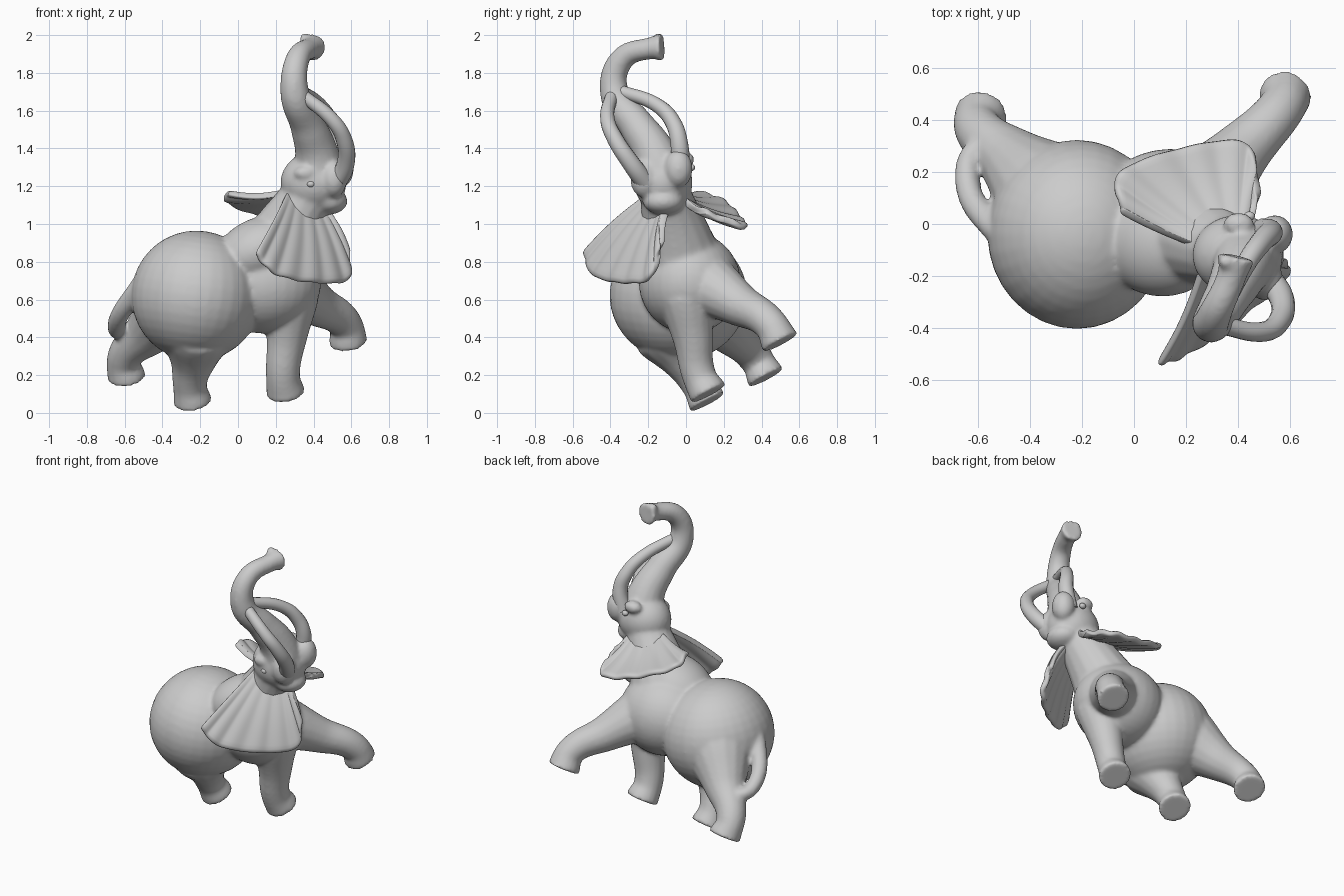
import bpy, bmesh, math
from mathutils import Vector, Matrix

if "Cube" in bpy.data.objects:
    bpy.data.objects.remove(bpy.data.objects["Cube"])

SIDE = Vector((.02, .1, .03))      # head's left-hand direction
STEP = Vector((.015, .05, -.095))  # from ankle down to sole, square to the tilted body
parts = []


def add(name, bm):
    me = bpy.data.meshes.new(name)
    bm.to_mesh(me)
    bm.free()
    me.polygons.foreach_set("use_smooth", [True] * len(me.polygons))
    ob = bpy.data.objects.new(name, me)
    bpy.context.collection.objects.link(ob)
    return ob


def blob(name, loc, rad, tilt=0):
    """Ellipsoid mass, tilted about y."""
    bm = bmesh.new()
    m = (Matrix.Translation(loc) @ Matrix.Rotation(math.radians(tilt), 4, 'Y')
         @ Matrix.Diagonal((*rad, 1)))
    bmesh.ops.create_uvsphere(bm, u_segments=32, v_segments=20, radius=1, matrix=m)
    return add(name, bm)


def pair(name, centre, reach, rad):
    """Same mass on both sides of the head."""
    return [blob(name + tag, Vector(centre) + SIDE * s * reach, rad)
            for tag, s in (("_right", -1), ("_left", 1))]


def tube(name, pts, radii):
    """Round limb along a smooth path."""
    cu = bpy.data.curves.new(name, 'CURVE')
    cu.dimensions = '3D'
    cu.bevel_depth = 1
    cu.bevel_resolution = 6
    cu.use_fill_caps = True
    sp = cu.splines.new('BEZIER')
    sp.radius_interpolation = 'CARDINAL'
    sp.bezier_points.add(len(pts) - 1)
    for bp, p, r in zip(sp.bezier_points, pts, radii):
        bp.co = p
        bp.radius = r
        bp.handle_left_type = bp.handle_right_type = 'AUTO'
    ob = bpy.data.objects.new(name, cu)
    bpy.context.collection.objects.link(ob)
    bpy.ops.object.select_all(action='DESELECT')
    ob.select_set(True)
    bpy.context.view_layer.objects.active = ob
    bpy.ops.object.convert(target='MESH')
    ob = bpy.context.object
    for f in ob.data.polygons:
        f.use_smooth = True
    return ob


def taper(n, start, end, power=1):
    return [end + (start - end) * (1 - i / (n - 1)) ** power for i in range(n)]


def leg(name, hip, ankle, size):
    """Thick thigh, slim ankle, flared flat foot."""
    h, a = Vector(hip), Vector(ankle)
    pts = [h, h.lerp(a, .5), a, a + STEP]
    return tube(name, pts, [size, size * .4 + .05, .091, .104])


def catmull(p, t):
    n = len(p) - 1
    i = min(int(t * n), n - 1)
    u = t * n - i
    a, b, c, d = p[max(i - 1, 0)], p[i], p[i + 1], p[min(i + 2, n)]
    m0, m1 = (c - a) / 2, (d - b) / 2
    return b + m0 * u + ((c - b) * 3 - m0 * 2 - m1) * u ** 2 + ((b - c) * 2 + m0 + m1) * u ** 3


def ear(name, root_a, root_b, rim):
    """Pleated fan between a short root and a curved rim."""
    a, b = Vector(root_a), Vector(root_b)
    rim = [Vector(p) for p in rim]
    nrm = (rim[-1] - rim[0]).cross(a - rim[0]).normalized()
    nu, nv = 48, 10
    bm = bmesh.new()
    rows = []
    for i in range(nu + 1):
        t = i / nu
        edge, root = catmull(rim, t), a.lerp(b, t)
        row = []
        for j in range(nv + 1):
            v = j / nv
            lift = .006 * v * math.sin(44 * t) + .02 * math.sin(math.pi * v)
            row.append(bm.verts.new(root.lerp(edge, v) + nrm * lift))
        rows.append(row)
    for r, s in zip(rows, rows[1:]):
        for j in range(nv):
            bm.faces.new((r[j], s[j], s[j + 1], r[j + 1]))
    ob = add(name, bm)
    m = ob.modifiers.new("thickness", 'SOLIDIFY')
    m.thickness = .036
    m.offset = 0
    s = ob.modifiers.new("round", 'SUBSURF')
    s.levels = s.render_levels = 1


# torso and neck
parts.append(blob("rump", (-.22, -.04, .62), (.345, .365, .345), 8))
parts.append(blob("chest", (.14, .02, .69), (.3, .27, .27)))
parts.append(blob("shoulder", (.11, -.07, .86), (.25, .21, .17), -25))
neck = [(.14, 0, .7), (.24, -.05, .92), (.4, -.12, 1.2)]
parts.append(tube("neck", neck, [.23, .19, .13]))

# head, jaw, tusk sockets and brows
parts.append(blob("skull", (.4, -.12, 1.22), (.175, .155, .16)))
parts.append(blob("jaw", (.48, -.12, 1.12), (.1, .11, .07)))
parts += pair("socket", (.525, -.13, 1.265), .9, (.07, .075, .1))
parts += pair("brow", (.38, -.12, 1.305), 1.2, (.06, .045, .04))

# raised trunk with flared lips
trunk = [(.43, -.12, 1.22), (.415, -.17, 1.38), (.37, -.26, 1.52), (.3, -.38, 1.7),
         (.315, -.34, 1.87), (.38, -.19, 1.93), (.395, -.125, 1.935)]
parts.append(tube("trunk", trunk, taper(6, .14, .058, 1.6) + [.074]))
parts.append(blob("trunk_lip", (.355, -.145, 1.98), (.03, .03, .032)))

# legs
parts.append(leg("front_leg_right", (.28, 0, .62), (.238, .07, .195), .15))
parts.append(leg("front_leg_left", (.25, .1, .69), (.57, .45, .465), .17))
parts.append(leg("hind_leg_right", (-.22, -.08, .42), (-.255, .065, .15), .2))
parts.append(leg("hind_leg_left", (-.32, .1, .6), (-.605, .375, .28), .22))

# tail curling onto the hind leg
tail = [(-.43, -.06, .76), (-.54, -.01, .64), (-.645, .19, .455), (-.61, .29, .425), (-.53, .32, .43)]
parts.append(tube("tail", tail, taper(5, .06, .034)))

# fuse the masses into one skin
bpy.ops.object.select_all(action='DESELECT')
for p in parts:
    p.select_set(True)
bpy.context.view_layer.objects.active = parts[0]
bpy.ops.object.join()
body = bpy.context.object
body.name = "body"
fuse = body.modifiers.new("fuse", 'REMESH')
fuse.mode = 'VOXEL'
fuse.voxel_size = .012
fuse.use_smooth_shade = True
soft = body.modifiers.new("soften", 'SMOOTH')
soft.iterations = 9

# eyes
pair("eye", (.415, -.116, 1.255), 1.46, (.022, .018, .018))

# tusks sweeping up to the trunk
tusk_r = [(.51, -.2, 1.2), (.57, -.29, 1.32), (.56, -.375, 1.45), (.5, -.415, 1.55), (.33, -.39, 1.69)]
tusk_l = [(.5, -.03, 1.28), (.525, -.035, 1.42), (.495, -.065, 1.53), (.44, -.14, 1.62), (.32, -.37, 1.71)]
tube("tusk_right", tusk_r, taper(5, .052, .034))
tube("tusk_left", tusk_l, taper(5, .052, .034))

# ears
rim_r = [(.09, -.54, .84), (.2, -.5, .73), (.42, -.35, .685), (.59, -.19, .71), (.57, -.13, .9)]
rim_l = [(-.05, .05, 1.17), (-.06, .2, 1.12), (.2, .3, 1.02), (.44, .31, .985), (.48, .1, 1.07)]
ear("ear_right", (.26, -.17, 1.17), (.46, -.09, 1.1), rim_r)
ear("ear_left", (.25, -.09, 1.17), (.45, -.01, 1.13), rim_l)
